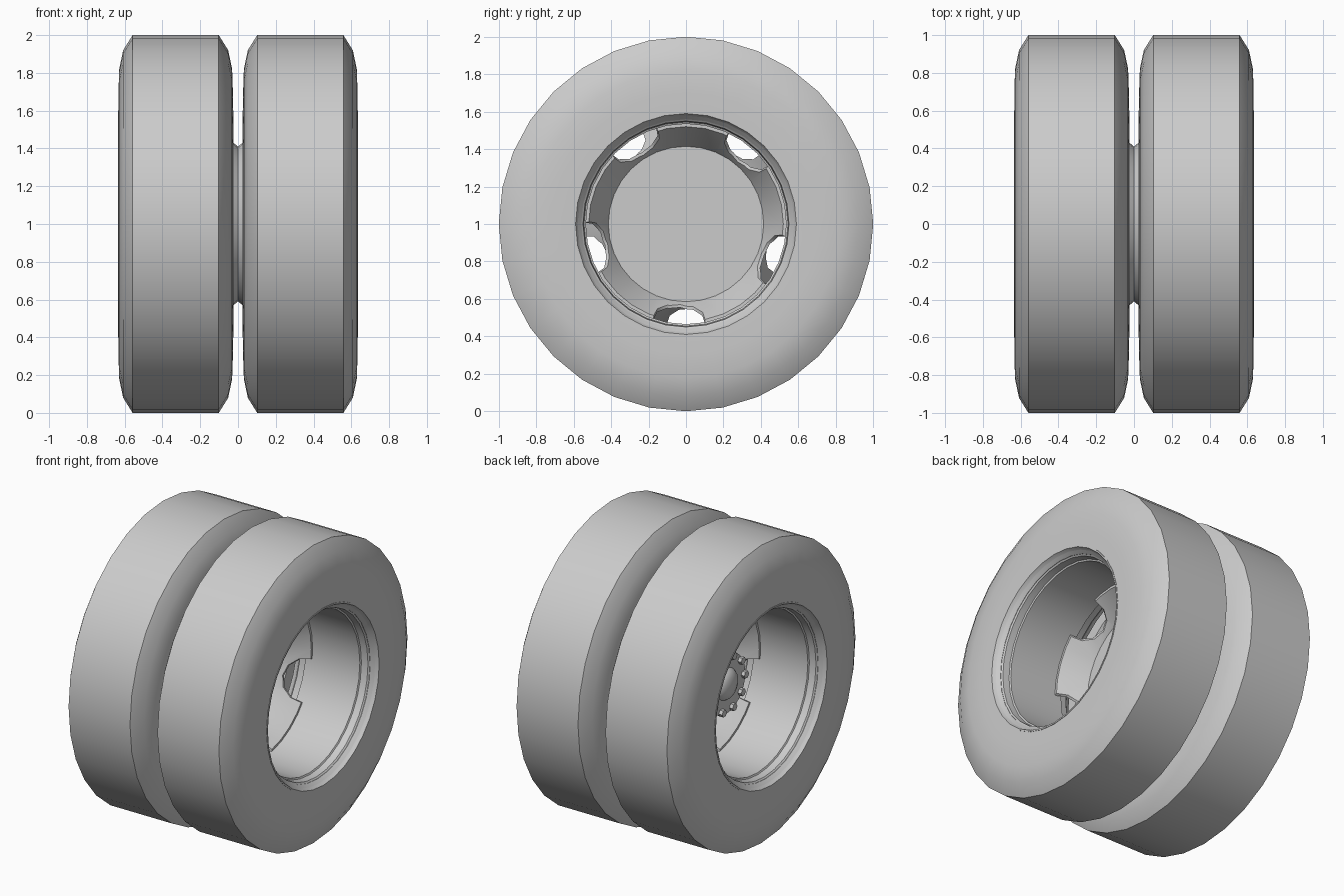
import bpy, bmesh
from math import cos, sin, pi, radians
from mathutils import Matrix, Vector

if "Cube" in bpy.data.objects:
    bpy.data.objects.remove(bpy.data.objects["Cube"])

SEGMENTS = 32
AXLE = Vector((0, 0, 1))

grey = bpy.data.materials.new("plain_grey")
grey.use_nodes = True
grey.diffuse_color = (0.6, 0.6, 0.6, 1)
grey.node_tree.nodes["Principled BSDF"].inputs["Base Color"].default_value = (0.6, 0.6, 0.6, 1)


def add_object(name, bm):
    bmesh.ops.recalc_face_normals(bm, faces=bm.faces)
    mesh = bpy.data.meshes.new(name)
    bm.to_mesh(mesh)
    bm.free()
    mesh.materials.append(grey)
    obj = bpy.data.objects.new(name, mesh)
    bpy.context.collection.objects.link(obj)
    obj.location = AXLE
    return obj


def activate(obj):
    bpy.ops.object.select_all(action='DESELECT')
    obj.select_set(True)
    bpy.context.view_layer.objects.active = obj


def smooth(obj):
    activate(obj)
    bpy.ops.object.shade_smooth_by_angle(angle=radians(32))


def lathe(name, profile, closed=True):
    """Spin (x, radius) points round the x axis."""
    bm = bmesh.new()
    verts = [bm.verts.new((x, r, 0)) for x, r in profile]
    pairs = list(zip(verts, verts[1:]))
    if closed:
        pairs.append((verts[-1], verts[0]))
    edges = [bm.edges.new(p) for p in pairs]
    bmesh.ops.spin(bm, geom=verts + edges, axis=(1, 0, 0), cent=(0, 0, 0),
                   angle=2 * pi, steps=SEGMENTS, use_merge=True)
    bmesh.ops.remove_doubles(bm, verts=bm.verts, dist=0.0005)
    return add_object(name, bm)


def mirrored(half, centre):
    """Profile made of a half (offset, radius) and its reflection."""
    return ([(centre + o, r) for o, r in half] +
            [(centre - o, r) for o, r in reversed(half)])


def hand_hole_cutter():
    bm = bmesh.new()
    for i in range(5):
        a = radians(-94 + 72 * i)
        out = Vector((0, cos(a), sin(a)))
        place = (Matrix.Translation(out * 0.53 + Vector((0.19, 0, 0))) @
                 out.to_track_quat('Z', 'X').to_matrix().to_4x4())
        bmesh.ops.create_cone(bm, cap_ends=True, segments=12, radius1=0.14,
                              radius2=0.14, depth=0.34, matrix=place)
    return add_object("hole_cutter", bm)


def build_wheel(side, turn):
    # Tyre with flat tread and rounded sidewalls
    tyre = lathe(side + "_tyre", mirrored(
        [(0.26, 0.56), (0.302, 0.595), (0.303, 0.70), (0.299, 0.82),
         (0.278, 0.92), (0.228, 1.0)], 0.33))
    # Rim barrel with flared lips and a small ledge
    rim = lathe(side + "_rim", mirrored(
        [(0.20, 0.535), (0.205, 0.545), (0.25, 0.55), (0.265, 0.57),
         (0.305, 0.59), (0.305, 0.60), (0.25, 0.60)], 0.33))
    # Dished centre with five scalloped hand holes
    dish = lathe(side + "_dish", [
        (0, 0.30), (0, 0.41), (0.03, 0.435), (0.18, 0.54),
        (0.18, 0.52), (0.03, 0.42), (0.02, 0.415), (0.02, 0.30)])
    cutter = hand_hole_cutter()
    cut = dish.modifiers.new("holes", 'BOOLEAN')
    cut.operation = 'DIFFERENCE'
    cut.solver = 'EXACT'
    cut.object = cutter
    activate(dish)
    bpy.ops.object.modifier_apply(modifier=cut.name)
    bpy.data.objects.remove(cutter)
    for obj in (tyre, rim, dish):
        smooth(obj)
        obj.rotation_euler.z = turn


build_wheel("left", 0)
build_wheel("right", pi)

# Axle hub: mounting plate, barrel, flange and domed cap
hub = lathe("axle_hub", [
    (0.021, 0), (0.021, 0.305), (-0.021, 0.305), (-0.022, 0.20), (-0.05, 0.17),
    (-0.26, 0.17), (-0.262, 0.20), (-0.30, 0.20), (-0.302, 0.105),
    (-0.325, 0.09), (-0.342, 0.055), (-0.35, 0)], closed=False)
smooth(hub)

# Ring of hex bolts on the flange
bm = bmesh.new()
for i in range(10):
    a = 2 * pi * i / 10
    place = (Matrix.Translation((-0.305, 0.18 * cos(a), 0.18 * sin(a))) @
             Matrix.Rotation(pi / 2, 4, 'Y'))
    bmesh.ops.create_cone(bm, cap_ends=True, segments=6, radius1=0.025,
                          radius2=0.025, depth=0.04, matrix=place)
add_object("hub_bolts", bm)
